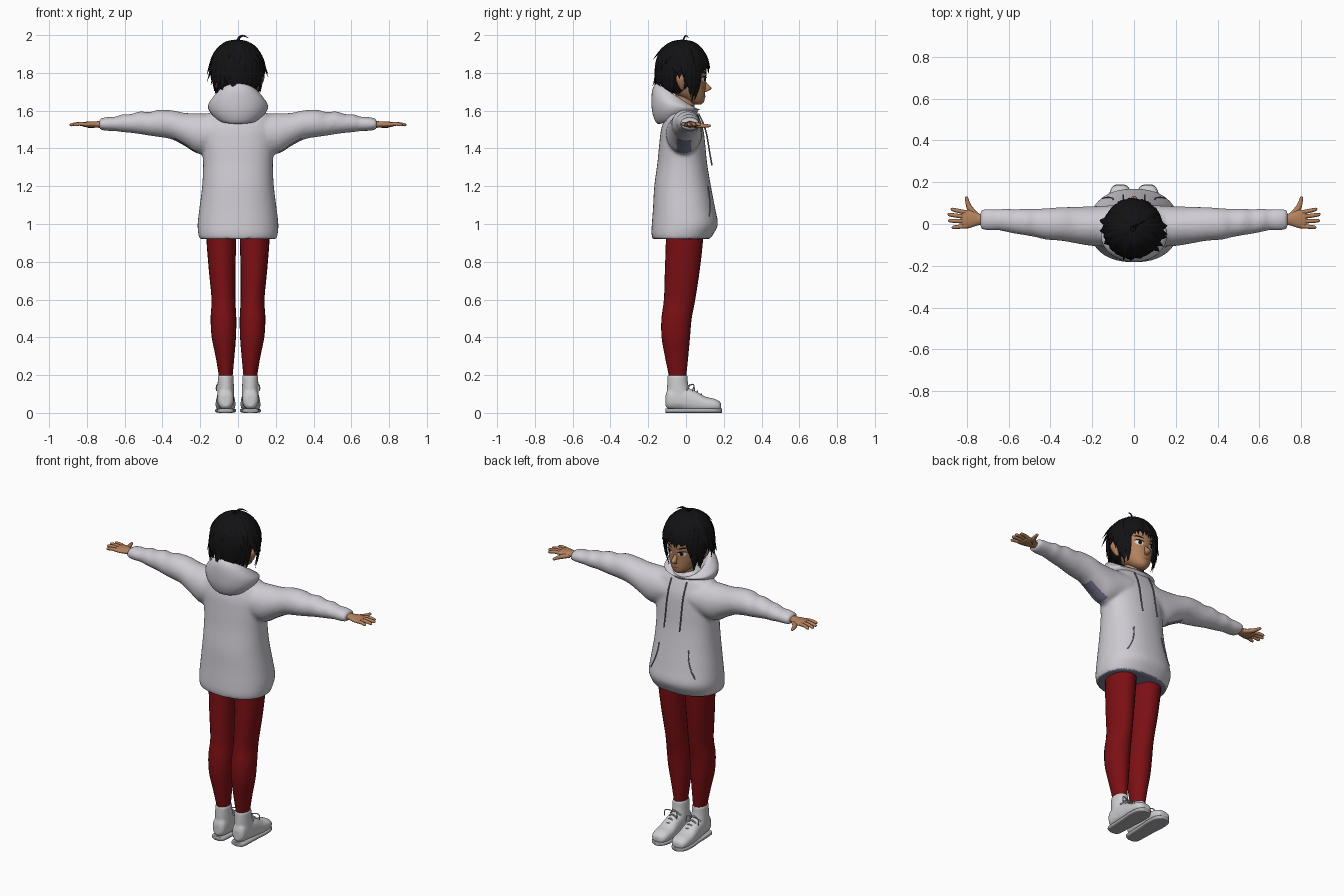
import bpy, bmesh, math, random
from mathutils import Vector
from mathutils.bvhtree import BVHTree

random.seed(4)
if "Cube" in bpy.data.objects:
    bpy.data.objects.remove(bpy.data.objects["Cube"], do_unlink=True)

X, Y, Z = Vector((1, 0, 0)), Vector((0, 1, 0)), Vector((0, 0, 1))
parts = []


def material(name, r, g, b):
    m = bpy.data.materials.new(name)
    m.use_nodes = True
    m.diffuse_color = (r, g, b, 1)
    node = m.node_tree.nodes["Principled BSDF"]
    node.inputs["Base Color"].default_value = (r, g, b, 1)
    node.inputs["Roughness"].default_value = 0.8
    return m


CLOTH = material("light grey cloth", .62, .6, .65)
LINING = material("blue grey lining", .2, .2, .3)
RED = material("dark red", .2, .005, .007)
SKIN = material("tan skin", .45, .22, .11)
BLACK = material("black hair", .006, .006, .007)
SHOE = material("shoe white", .62, .61, .63)
SOLE = material("sole grey", .42, .42, .44)
CORD = material("cord grey", .22, .22, .25)
WHITE = material("eye white", .75, .75, .75)
LIP = material("lip brown", .25, .09, .06)


def catmull(st, steps):
    """Smoothly resample a list of number tuples."""
    out = []
    for i in range(len(st) - 1):
        p = [st[max(0, min(len(st) - 1, i + k))] for k in (-1, 0, 1, 2)]
        for j in range(steps):
            t = j / steps
            out.append([.5 * (2 * b + (c - a) * t + (2 * a - 5 * b + 4 * c - d) * t * t
                              + (3 * b - a - 3 * c + d) * t ** 3) for a, b, c, d in zip(*p)])
    return out + [list(st[-1])]


def sweep(bm, stations, frame=None, hint=Z, sides=24, steps=4, power=1.0):
    """Loft ellipses; a station is x, y, z, radius 1, radius 2 and optional tilt in z."""
    rows = catmull(stations, steps)
    pts = [Vector(r[:3]) for r in rows]
    rings = []
    for i, r in enumerate(rows):
        if frame:
            u, v = frame
        else:
            t = (pts[min(i + 1, len(pts) - 1)] - pts[max(i - 1, 0)]).normalized()
            u = t.cross(hint).normalized()
            v = u.cross(t)
        ring = []
        for k in range(sides):
            a = math.tau * k / sides
            c, s = (math.copysign(abs(f) ** power, f) for f in (math.cos(a), math.sin(a)))
            tilt = Z * (r[5] * s) if len(r) > 5 else Vector()
            ring.append(bm.verts.new(pts[i] + u * max(r[3], .001) * c + v * max(r[4], .001) * s + tilt))
        rings.append(ring)
    for a, b in zip(rings, rings[1:]):
        for k in range(sides):
            n = (k + 1) % sides
            bm.faces.new((a[k], a[n], b[n], b[k]))
    bm.faces.new(rings[0][::-1])
    bm.faces.new(rings[-1])


def finish(name, bm, mat, mirror=False, voxel=0, smooth=3):
    """Turn a bmesh into an object, optionally mirrored and fused to one skin."""
    bmesh.ops.recalc_face_normals(bm, faces=bm.faces)
    me = bpy.data.meshes.new(name)
    bm.to_mesh(me)
    bm.free()
    me.materials.append(mat)
    ob = bpy.data.objects.new(name, me)
    bpy.context.collection.objects.link(ob)
    if mirror:
        ob.modifiers.new("mirror", "MIRROR")
    if voxel:
        fuse = ob.modifiers.new("fuse", "REMESH")
        fuse.mode, fuse.voxel_size = "VOXEL", voxel
        soft = ob.modifiers.new("soften", "SMOOTH")
        soft.factor, soft.iterations = .5, smooth
    parts.append(ob)
    return ob


def apply_all(ob):
    """Bake modifiers into the mesh."""
    bpy.context.view_layer.update()
    me = bpy.data.meshes.new_from_object(ob.evaluated_get(bpy.context.evaluated_depsgraph_get()))
    ob.modifiers.clear()
    ob.data = me


def projector(ob):
    """Return a function giving the front surface point at x, z."""
    tree = BVHTree.FromPolygons([v.co for v in ob.data.vertices], [p.vertices for p in ob.data.polygons])

    def hit(x, z, off):
        p = tree.ray_cast(Vector((x, 2, z)), -Y)[0]
        return (p if p else Vector((x, .1, z))) + Y * off
    return hit


# Hoodie: body and sleeves fused to one cloth skin
bm = bmesh.new()
body = [(.92, -.025, .203, .152), (.95, -.018, .211, .165), (1.0, -.006, .214, .175),
        (1.08, -.01, .205, .165), (1.2, -.018, .19, .15), (1.32, -.02, .185, .132),
        (1.42, -.02, .193, .122), (1.5, -.02, .2, .112), (1.56, -.02, .185, .092),
        (1.6, -.02, .13, .075), (1.63, -.02, .07, .06)]
sweep(bm, [(0, y, z, a, b) for z, y, a, b in body], (X, Y), sides=40, power=.88)
sleeve = [(.08, -.01, 1.49, .1, .09), (.2, -.01, 1.478, .095, .108), (.28, -.005, 1.5, .087, .088),
          (.35, 0, 1.525, .08, .077), (.42, 0, 1.533, .075, .072), (.47, .005, 1.53, .068, .062),
          (.52, .01, 1.536, .064, .06), (.57, .012, 1.532, .058, .049), (.61, .018, 1.534, .056, .048),
          (.65, .02, 1.53, .05, .038), (.69, .02, 1.53, .052, .037), (.735, .022, 1.528, .047, .029)]
for s in (1, -1):
    sweep(bm, [(s * x, y, z, a, b) for x, y, z, a, b in sleeve], (Y, Z), sides=32)
hoodie = finish("hoodie", bm, CLOTH, voxel=.011)
apply_all(hoodie)
hoodie.data.materials.append(LINING)
for p in hoodie.data.polygons:
    c, n = p.center, p.normal
    under_hem = c.z < .94 and n.z < -.7
    armpit = .215 < abs(c.x) < .34 and n.z < -.6 and c.z > 1.3 and abs(c.y + .01) < .04
    p.material_index = int(under_hem or armpit)
on_hoodie = projector(hoodie)

# Lowered hood, high at the back and low at the throat
bm = bmesh.new()
hood = [(0, -.03, 1.53, .08, .07, -.02), (0, -.045, 1.56, .115, .105, .03), (0, -.052, 1.595, .15, .125, .012),
        (0, -.053, 1.63, .158, .13, -.025), (0, -.052, 1.66, .135, .125, -.055),
        (0, -.047, 1.675, .11, .108, -.07), (0, -.04, 1.66, .092, .09, -.065),
        (0, -.03, 1.62, .075, .07, -.04), (0, -.02, 1.58, .05, .05, 0)]
sweep(bm, hood, (X, Y), sides=40)
finish("hood", bm, CLOTH)

# Drawstrings and pocket openings
bm = bmesh.new()
string = [on_hoodie(.052, 1.585 - .055 * i, .008 + .004 * i) for i in range(6)]
sweep(bm, [(*p, .004, .004) for p in string], hint=Y, sides=8)
finish("drawstring", bm, CORD, mirror=True)
bm = bmesh.new()
slit = [on_hoodie(.1 + .05 * (i / 5) ** 2, 1.2 - .032 * i, .001) for i in range(6)]
sweep(bm, [(*p, .004, .003) for p in slit], hint=Y, sides=8)
finish("pocket_opening", bm, LINING, mirror=True)

# Legs
bm = bmesh.new()
leg = [(.17, .065, -.045, .037, .046), (.2, .065, -.045, .037, .047), (.3, .069, -.05, .05, .062),
       (.4, .075, -.054, .064, .075), (.5, .077, -.05, .068, .08), (.6, .077, -.034, .063, .083),
       (.75, .084, -.02, .07, .092), (.9, .088, -.009, .078, .098), (.97, .088, -.009, .078, .1)]
sweep(bm, [(x, y, z, a, b) for z, x, y, a, b in leg], (X, Y))
finish("legs", bm, RED, mirror=True)

# High-top shoes with soles and laces
bm = bmesh.new()
foot = [(-.108, .065, .02, .03), (-.09, .075, .04, .055), (-.03, .075, .045, .06), (.04, .062, .049, .058),
        (.1, .046, .053, .041), (.15, .041, .05, .034), (.178, .036, .038, .025), (.186, .034, .02, .014)]
sweep(bm, [(.066, y, z, a, b) for y, z, a, b in foot], (X, Z), power=.85)
ankle = [(.05, -.035, .045, .068), (.1, -.037, .045, .064), (.15, -.044, .043, .056), (.198, -.045, .042, .053)]
sweep(bm, [(.065, y, z, a, b) for z, y, a, b in ankle], (X, Y))
finish("shoes", bm, SHOE, mirror=True, voxel=.006, smooth=4)
bm = bmesh.new()
sole = [(-.109, .02), (-.095, .042), (-.03, .047), (.04, .05), (.1, .055), (.15, .051), (.18, .036), (.19, .015)]
sweep(bm, [(.066, y, .012, a, .012) for y, a in sole], (X, Z), power=.5)
finish("soles", bm, SOLE, mirror=True)
bm = bmesh.new()
for i in range(4):
    y, z = .015 + .02 * i, .15 - .017 * i
    sweep(bm, [(.03, y - .012, z - .03, .004, .004), (.065, y + .006, z, .004, .004),
               (.1, y - .012, z - .03, .004, .004)], hint=Y, sides=8)
for dx in (-.03, .045):
    sweep(bm, [(.065, .025, .147, .003, .003), (.065 + dx, .04, .15, .003, .003),
               (.065 + dx * 1.1, .045, .115, .003, .003)], hint=Y, sides=8)
finish("laces", bm, SHOE, mirror=True)

# Hands
bm = bmesh.new()
sweep(bm, [(.7, .02, 1.527, .025, .02), (.745, .022, 1.527, .028, .017), (.785, .024, 1.527, .043, .016),
           (.815, .022, 1.527, .043, .013), (.825, .022, 1.527, .038, .008)], (Y, Z))
for y0, y1, tip in ((.055, .07, .877), (.034, .045, .892), (.012, .016, .89), (-.01, -.016, .872)):
    sweep(bm, [(.8, y0, 1.527, .01, .01), ((.8 + tip) / 2, (y0 + y1) / 2, 1.53, .01, .01),
               (tip - .008, y1, 1.525, .008, .008), (tip, y1, 1.524, .002, .002)], sides=10)
sweep(bm, [(.755, .04, 1.522, .015, .012), (.785, .075, 1.52, .014, .012), (.797, .105, 1.52, .01, .009),
           (.802, .126, 1.52, .008, .007), (.803, .131, 1.52, .002, .002)], sides=12)
finish("hands", bm, SKIN, mirror=True)

# Head, neck, nose and ears
bm = bmesh.new()
skull = [(1.632, .062, .015, .016), (1.645, .052, .04, .042), (1.67, .034, .063, .066), (1.7, .015, .08, .087),
         (1.75, 0, .096, .104), (1.82, -.005, .102, .113), (1.89, -.015, .095, .105), (1.94, -.02, .06, .07)]
sweep(bm, [(0, y, z, a, b) for z, y, a, b in skull], (X, Y), sides=40)
sweep(bm, [(0, -.01, 1.52, .055, .05), (0, -.005, 1.6, .047, .047), (0, 0, 1.7, .05, .055)], (X, Y))
sweep(bm, [(0, .088, 1.768, .008, .008), (0, .1, 1.742, .011, .014), (0, .116, 1.722, .014, .018),
           (0, .114, 1.71, .014, .014), (0, .1, 1.7, .008, .008)], (X, Y), sides=16)
for s in (1, -1):
    sweep(bm, [(s * .1, -.02, 1.71, .01, .008), (s * .112, -.025, 1.735, .014, .018),
               (s * .122, -.03, 1.77, .016, .024), (s * .122, -.032, 1.795, .006, .01)], (X, Y), sides=12)
head = finish("head", bm, SKIN)
on_head = projector(head)


# Painted face details as thin plates lying on the face
def face_plate(name, mat, x, z, w, h, slant=0, bow=0, off=.003, mirror=True):
    bm = bmesh.new()
    cols = []
    for i in range(9):
        t = i / 4 - 1
        half = h * math.sqrt(max(1 - t * t, .01))
        mid = z + slant * t + bow * (1 - t * t)
        cols.append([bm.verts.new(on_head(x + w * t, mid + half * k, off)) for k in (-1, -.5, 0, .5, 1)])
    for a, b in zip(cols, cols[1:]):
        for k in range(4):
            bm.faces.new((a[k], a[k + 1], b[k + 1], b[k]))
    finish(name, bm, mat, mirror)


face_plate("eye_whites", WHITE, .042, 1.765, .022, .012, .002)
face_plate("irises", BLACK, .04, 1.766, .01, .012, off=.005)
face_plate("upper_lashes", BLACK, .043, 1.775, .026, .004, .003, .005, .006)
face_plate("eyebrows", BLACK, .046, 1.798, .027, .005, .006, .004, .004)
face_plate("mouth", LIP, 0, 1.678, .022, .0035, bow=-.002, off=.002, mirror=False)

# Hair: a scalp cap open at the face, covered by tapered locks
CX, CY, CZ, RAD, TALL = -.004, -.021, 1.83, .137, .143
bm = bmesh.new()
bmesh.ops.create_uvsphere(bm, u_segments=40, v_segments=24, radius=1)
for v in bm.verts:
    low = max(0, -v.co.z)
    v.co = Vector((CX + v.co.x * .13, CY + v.co.y * .131, CZ + v.co.z * (.138 if not low else .16)))
gone = [f for f in bm.faces if f.calc_center_median().z < 1.69
        or (f.calc_center_median().y > .035 and f.calc_center_median().z < 1.845)]
bmesh.ops.delete(bm, geom=gone, context="FACES")
finish("scalp_hair", bm, BLACK)


def lock(bm, az, start, end, width, flick):
    """One lock running from the crown down; 1 is the widest level of the head."""
    st, out = [], Vector((math.cos(az), math.sin(az), 0))
    for i, taper in enumerate((.5, 1, 1, .7, .03)):
        t = i / 4
        u = start + (end - start) * t
        if u < 1:
            r, z = math.sin(u * math.pi / 2), CZ + TALL * math.cos(u * math.pi / 2)
        else:
            z = CZ - TALL * (u - 1)
            r = 1 - 8 * (CZ - z) ** 2
        r = r * RAD + flick * t ** 3
        st.append((CX + out.x * r, CY + out.y * r, z, width * taper, width * .35 * taper))
    sweep(bm, st, hint=out + Z * .3, sides=6, steps=3)


bm = bmesh.new()
for layer, start in enumerate((.06, .3, .55, .8)):
    for i in range(34):
        az = math.tau * (i + layer * .3 + random.uniform(-.3, .3)) / 34
        front = math.sin(az)
        if front > .8:
            end = random.uniform(.98, 1.22)
        elif front > .3:
            end = random.uniform(1.8, 2.3) if front < .68 else random.uniform(1.2, 1.6)
        elif front > -.35:
            end = random.uniform(1.15, 1.6)
        else:
            end = random.uniform(1.5, 2.0)
        if layer == 0:
            end = min(end, random.uniform(.8, 1.3))
        flick = random.choice((.002, .006, .012, .03)) if front < .3 else random.uniform(0, .012)
        lock(bm, az, start, end, random.uniform(.014, .021), flick)
# Stray wisp on the crown
sweep(bm, [(0, -.02, 1.96, .008, .005), (.005, -.01, 1.985, .007, .004), (.025, .0, 1.997, .005, .003),
           (.055, .015, 1.985, .001, .001)], hint=Y, sides=6)
finish("hair_locks", bm, BLACK)

# Smooth shading with sharp edges kept
bpy.ops.object.select_all(action="DESELECT")
for ob in parts:
    ob.select_set(True)
bpy.context.view_layer.objects.active = parts[0]
bpy.ops.object.shade_smooth_by_angle(angle=math.radians(50))
for ob in parts:
    if any(m.type == "REMESH" for m in ob.modifiers):
        apply_all(ob)
        ob.data.shade_smooth()
